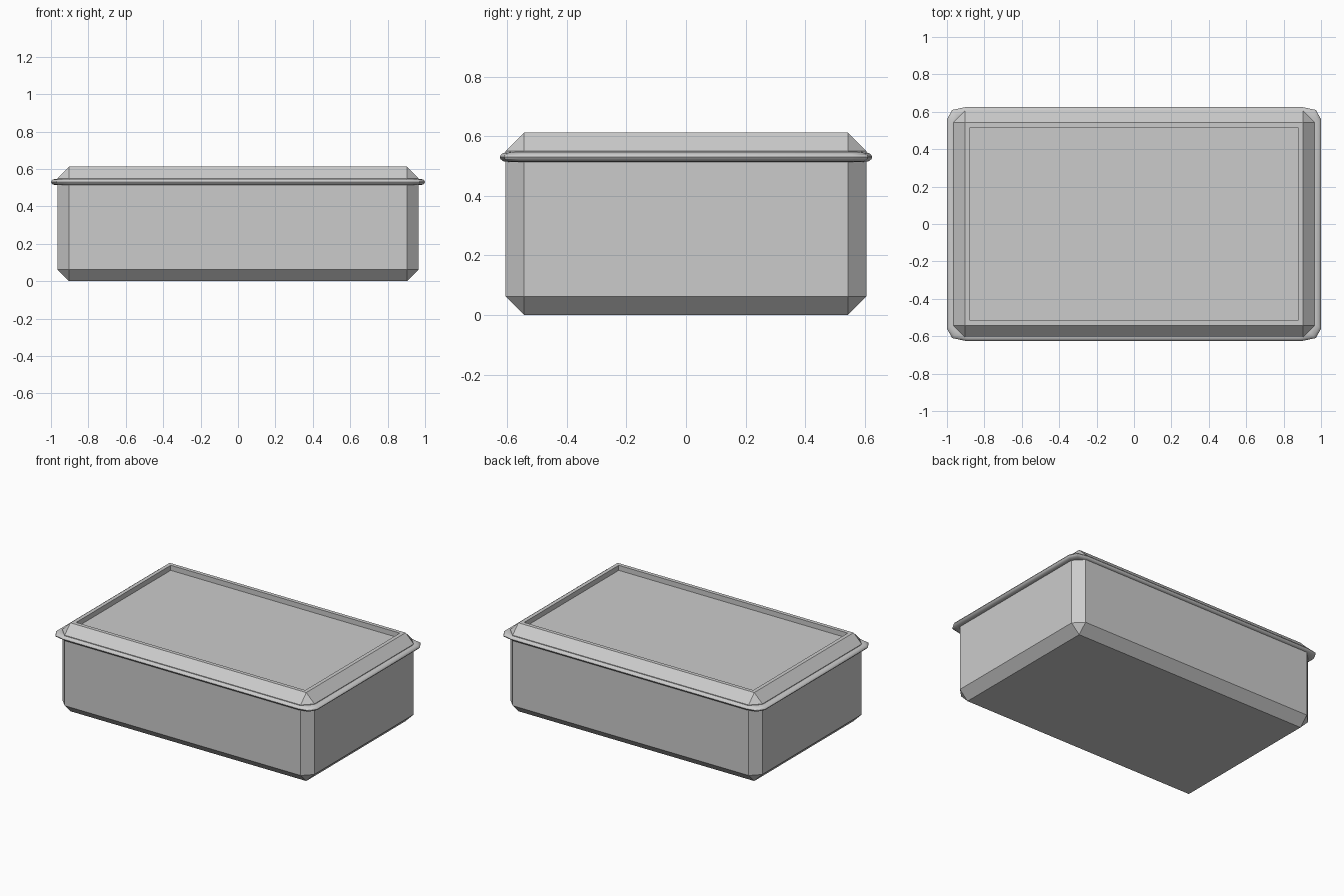
import bpy, bmesh
from mathutils import Vector

if "Cube" in bpy.data.objects:
    bpy.data.objects.remove(bpy.data.objects["Cube"])

W, D, H, BEV, SEAM = 1.93, 1.21, 0.612, 0.062, 0.53


def finish(name, bm):
    bmesh.ops.recalc_face_normals(bm, faces=bm.faces[:])
    me = bpy.data.meshes.new(name)
    bm.to_mesh(me)
    bm.free()
    ob = bpy.data.objects.new(name, me)
    bpy.context.collection.objects.link(ob)
    return ob


def chamfered_box():
    bm = bmesh.new()
    bmesh.ops.create_cube(bm, size=1)
    for v in bm.verts:
        v.co = Vector((v.co.x * W, v.co.y * D, (v.co.z + 0.5) * H))
    bmesh.ops.bevel(bm, geom=bm.edges[:], offset=BEV, segments=1,
                    profile=0.5, affect='EDGES')
    return bm


def cut(bm, upper):
    bmesh.ops.bisect_plane(bm, geom=bm.verts[:] + bm.edges[:] + bm.faces[:],
                           plane_co=(0, 0, SEAM), plane_no=(0, 0, 1),
                           clear_inner=upper, clear_outer=not upper)


# tub: lower part of the chamfered box
bm = chamfered_box()
cut(bm, False)
finish("tub", bm)

# lid: upper part with a recessed top panel
bm = chamfered_box()
cut(bm, True)
bm.normal_update()
top = max(bm.faces, key=lambda f: f.calc_center_median().z)
bmesh.ops.inset_region(bm, faces=[top], thickness=0.037, depth=0)
res = bmesh.ops.extrude_discrete_faces(bm, faces=[top])
for v in res["faces"][0].verts:
    v.co.z -= 0.035
finish("lid", bm)

# rim: bead swept round the seam, three points per corner
corner = [(1.0, 0.56), (0.972, 0.61), (0.9, 0.625)]
loop = []
for sx, sy in ((1, 1), (-1, 1), (-1, -1), (1, -1)):
    pts = corner if sx * sy > 0 else corner[::-1]
    loop += [(sx * x, sy * y) for x, y in pts]
section = [(0.055, -0.012), (0.03, -0.017), (0.012, -0.014), (0.003, -0.007),
           (0, 0), (0.003, 0.007), (0.012, 0.014), (0.03, 0.017), (0.055, 0.012)]
bm = bmesh.new()
rings = [[bm.verts.new((x * (1 - i), y * (1 - i / 0.625), SEAM + dz))
          for x, y in loop] for i, dz in section]
n = len(loop)
for a, b in zip(rings, rings[1:] + rings[:1]):
    for k in range(n):
        j = (k + 1) % n
        bm.faces.new((a[k], a[j], b[j], b[k]))
rim = finish("rim", bm)
bpy.context.view_layer.objects.active = rim
rim.select_set(True)
bpy.ops.object.shade_smooth_by_angle()
